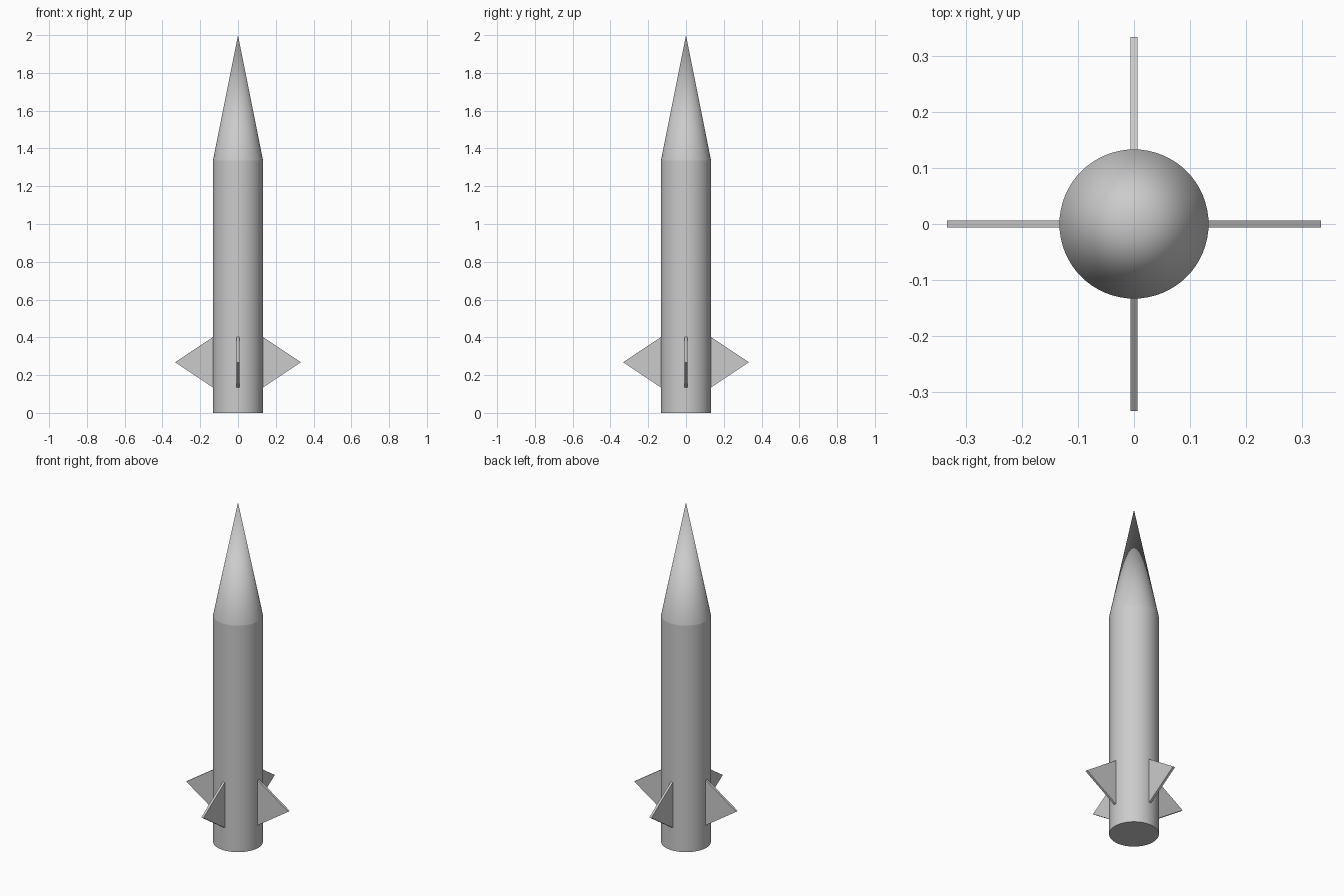
import bpy
import bmesh
import math
from mathutils import Matrix

cube = bpy.data.objects.get("Cube")
if cube:
    bpy.data.objects.remove(cube, do_unlink=True)

RADIUS, SHOULDER, TIP = 0.133, 1.335, 2.0
SIDES = 64

grey = bpy.data.materials.new("light grey")
grey.use_nodes = True
grey.diffuse_color = (0.6, 0.6, 0.6, 1)
grey.node_tree.nodes["Principled BSDF"].inputs["Base Color"].default_value = grey.diffuse_color


def finish(name, bm, smooth=False):
    """Turn a bmesh into a named object with the grey material."""
    bmesh.ops.recalc_face_normals(bm, faces=bm.faces)
    mesh = bpy.data.meshes.new(name)
    bm.to_mesh(mesh)
    bm.free()
    mesh.materials.append(grey)
    obj = bpy.data.objects.new(name, mesh)
    bpy.context.collection.objects.link(obj)
    if smooth:
        bpy.ops.object.select_all(action="DESELECT")
        obj.select_set(True)
        bpy.context.view_layer.objects.active = obj
        bpy.ops.object.shade_smooth_by_angle(angle=math.radians(30))
    return obj


def round_part(name, bottom, top, top_radius):
    bm = bmesh.new()
    bmesh.ops.create_cone(bm, cap_ends=True, segments=SIDES, radius1=RADIUS,
                          radius2=top_radius, depth=top - bottom,
                          matrix=Matrix.Translation((0, 0, (bottom + top) / 2)))
    return finish(name, bm, smooth=True)


def fin(name, angle):
    """Flat triangular plate, its root just inside the body."""
    thickness = 0.0133
    bm = bmesh.new()
    outline = [(RADIUS - 0.001, 0.134), (0.333, 0.268), (RADIUS - 0.001, 0.402)]
    face = bm.faces.new([bm.verts.new((x, -thickness / 2, z)) for x, z in outline])
    extruded = bmesh.ops.extrude_face_region(bm, geom=[face])["geom"]
    verts = [v for v in extruded if isinstance(v, bmesh.types.BMVert)]
    bmesh.ops.translate(bm, verts=verts, vec=(0, thickness, 0))
    bm.transform(Matrix.Rotation(angle, 4, "Z"))
    return finish(name, bm)


# Body and nose
round_part("body_tube", 0, SHOULDER, RADIUS)
round_part("nose_cone", SHOULDER, TIP, 0)

# Four fins around the tail
for i, side in enumerate(("left", "back", "right", "front")):
    fin(side + "_fin", i * math.pi / 2)
